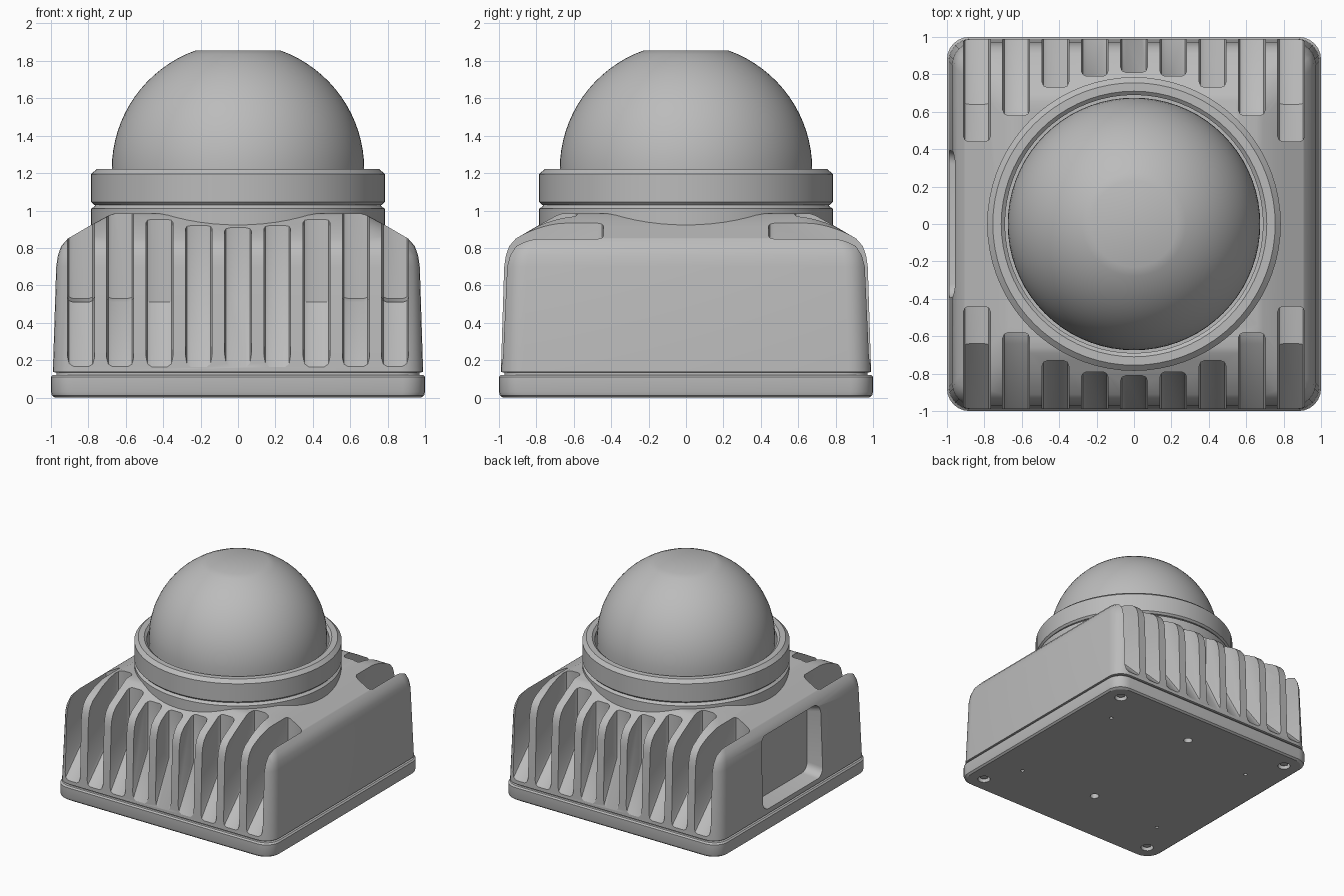
import bpy
import bmesh
import math

cube = bpy.data.objects.get("Cube")
if cube:
    bpy.data.objects.remove(cube, do_unlink=True)

grey = bpy.data.materials.new("light_grey")
grey.use_nodes = True
GREY = (0.5, 0.5, 0.5, 1)
grey.diffuse_color = GREY
grey.node_tree.nodes["Principled BSDF"].inputs["Base Color"].default_value = GREY


def add_object(name, bm):
    bmesh.ops.recalc_face_normals(bm, faces=bm.faces)
    mesh = bpy.data.meshes.new(name)
    bm.to_mesh(mesh)
    bm.free()
    mesh.materials.append(grey)
    obj = bpy.data.objects.new(name, mesh)
    bpy.context.collection.objects.link(obj)
    return obj


def loft(bm, rings, cap=True, closed=False):
    """Bridge equal-length rings of points, capping or closing the ends."""
    loops = [[bm.verts.new(p) for p in ring] for ring in rings]
    pairs = list(zip(loops, loops[1:]))
    if closed:
        pairs.append((loops[-1], loops[0]))
    for a, b in pairs:
        for i in range(len(a)):
            j = (i + 1) % len(a)
            bm.faces.new((a[i], a[j], b[j], b[i]))
    if cap and not closed:
        bm.faces.new(loops[0])
        bm.faces.new(loops[-1])


def circle(r, z, n=72, x=0, y=0):
    return [(x + r * math.cos(math.tau * i / n),
             y + r * math.sin(math.tau * i / n), z) for i in range(n)]


def rounded_square(half, z, radius=0.12, steps=6):
    points = []
    for corner in range(4):
        mid = math.pi / 4 + corner * math.pi / 2
        cx = math.copysign(half - radius, math.cos(mid))
        cy = math.copysign(half - radius, math.sin(mid))
        for s in range(steps + 1):
            a = (corner + s / steps) * math.pi / 2
            points.append((cx + radius * math.cos(a), cy + radius * math.sin(a), z))
    return points


def lathe(name, profile, closed=False):
    bm = bmesh.new()
    loft(bm, [circle(r, z) for r, z in profile], closed=closed)
    return add_object(name, bm)


def square_stack(name, profile):
    bm = bmesh.new()
    loft(bm, [rounded_square(h, z) for h, z in profile])
    return add_object(name, bm)


def activate(obj):
    bpy.ops.object.select_all(action='DESELECT')
    obj.select_set(True)
    bpy.context.view_layer.objects.active = obj


def cut(target, cutter):
    cutter.hide_render = True
    mod = target.modifiers.new("cut", 'BOOLEAN')
    mod.operation = 'DIFFERENCE'
    mod.solver = 'EXACT'
    mod.object = cutter
    activate(target)
    bpy.ops.object.modifier_apply(modifier=mod.name)
    bpy.data.objects.remove(cutter, do_unlink=True)


# Housing: tapered walls, rounded shoulder and a shallow hipped roof
housing = square_stack("housing", [
    (0.97, 0.11), (0.97, 0.133), (0.99, 0.137), (0.972, 0.7), (0.963, 0.76),
    (0.945, 0.81), (0.91, 0.85), (0.79, 0.92), (0.69, 0.975), (0.66, 0.985)])

# Cooling slots, front and back, shallower near the dome
bm = bmesh.new()
slot_ends = [0.81, 0.79, 0.73, 0.58, 0.44]
for side in (-1, 1):
    for i in range(-4, 5):
        end = slot_ends[abs(i)]
        kink = max(0.64, end)
        slope = 0.34 / (0.985 - kink)
        outline = [(1.1, 0.17 - 0.115 * slope), (kink, 0.51)]
        if kink > end:
            outline.append((end, 0.53))
        outline += [(end, 1.2), (1.1, 1.2)]
        x = i * 0.21
        loft(bm, [[(x + dx, side * y, z) for y, z in outline]
                  for dx in (-0.072, 0.072)])
bmesh.ops.recalc_face_normals(bm, faces=bm.faces)
long_edges = [e for e in bm.edges
              if abs(e.verts[0].co.x - e.verts[1].co.x) < 0.01
              and min(abs(v.co.y) for v in e.verts) < 1.05]
bmesh.ops.bevel(bm, geom=long_edges, offset=0.03, segments=2,
                profile=0.5, affect='EDGES')
cut(housing, add_object("slot_cutter", bm))

# Recessed panel in one side wall
bm = bmesh.new()
half_y, half_z, radius = 0.37, 0.28, 0.07
panel_rings = []
for x, grow in ((-1.1, 0.05), (-0.97, 0.02), (-0.86, 0)):
    ring = []
    for px, py, _ in rounded_square(0.37 + grow, 0, radius):
        ring.append((x, px, 0.48 + py - math.copysign(half_y - half_z, py)))
    panel_rings.append(ring)
loft(bm, panel_rings)
cut(housing, add_object("panel_cutter", bm))

# Base plate with screw holes underneath
base_plate = square_stack("base_plate", [
    (0.98, 0), (0.995, 0.012), (1, 0.03), (1, 0.11), (0.99, 0.122)])
holes = [(0, 0.67, 0.035), (0, -0.49, 0.035)]
for sx in (-1, 1):
    for sy in (-1, 1):
        holes += [(sx * 0.85, sy * 0.85, 0.05), (sx * 0.7, sy * 0.55, 0.015)]
bm = bmesh.new()
for x, y, r in holes:
    loft(bm, [circle(r, z, 16, x, y) for z in (-0.05, 0.06)])
cut(base_plate, add_object("hole_cutter", bm))

# Screw heads sunk in the corner holes
bm = bmesh.new()
for x, y, r in holes:
    if r == 0.05:
        loft(bm, [circle(0.035, z, 6, x, y) for z in (0.02, 0.07)])
screws = add_object("corner_screws", bm)

# Neck, retaining ring and dome
neck = lathe("neck", [(0.785, 0.88), (0.785, 1.01), (0.77, 1.02), (0.75, 1.045)])
ring = lathe("retaining_ring", [
    (0.69, 1.03), (0.77, 1.03), (0.785, 1.045), (0.785, 1.195), (0.755, 1.222),
    (0.71, 1.222), (0.69, 1.205)], closed=True)
centre, dome_r = 1.22, 0.675
flat = math.acos(0.23 / dome_r)
dome = lathe("dome", [(dome_r, 1.04)] + [
    (dome_r * math.cos(flat * k / 16), centre + dome_r * math.sin(flat * k / 16))
    for k in range(17)])

for obj in (housing, base_plate, screws, neck, ring, dome):
    activate(obj)
    bpy.ops.object.shade_smooth_by_angle(angle=math.radians(28))
